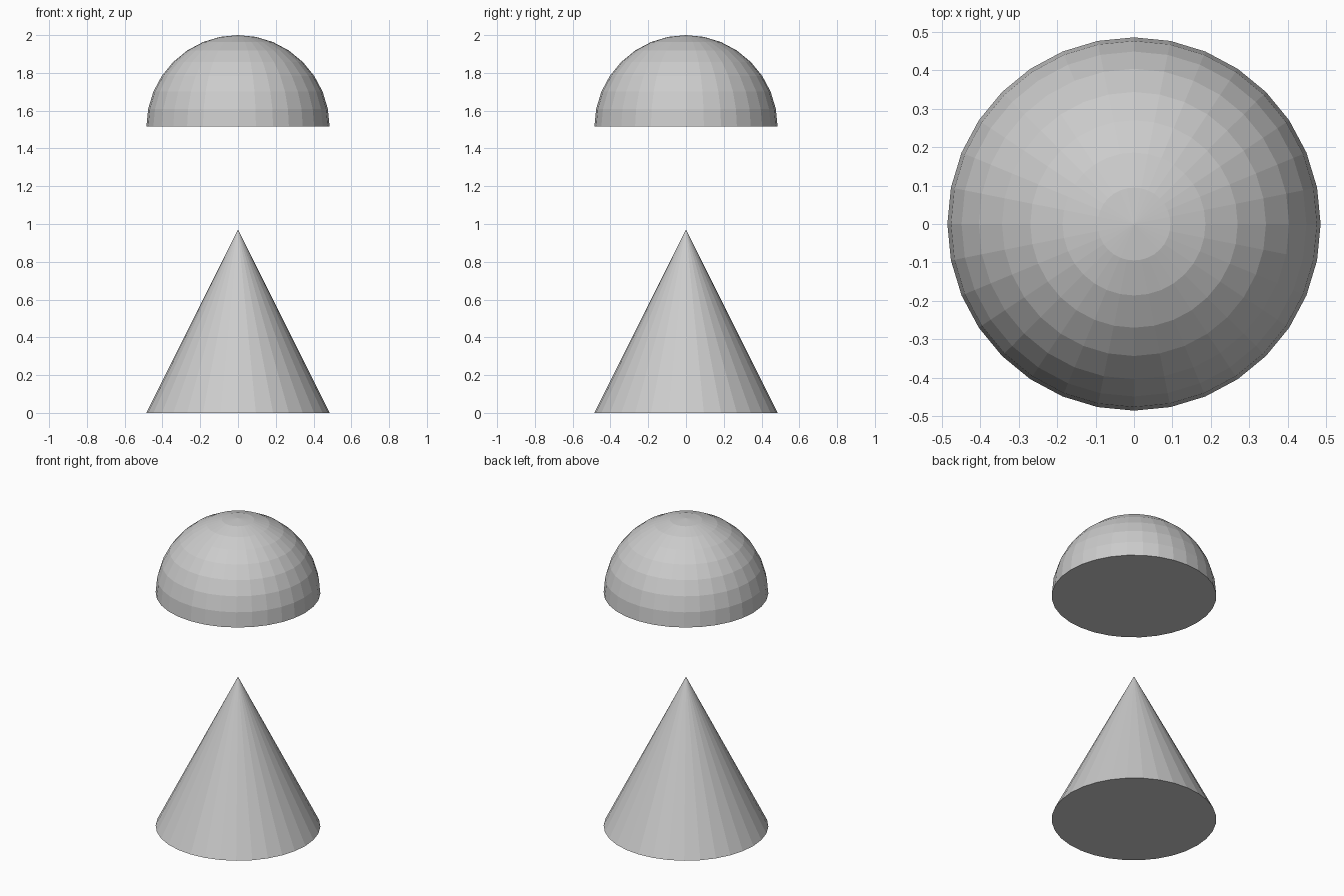
import bpy, bmesh

if "Cube" in bpy.data.objects:
    bpy.data.objects.remove(bpy.data.objects["Cube"])

R = 0.485          # shared radius of both parts
SIDES = 32

# Cone standing on the ground
bpy.ops.mesh.primitive_cone_add(vertices=SIDES, radius1=R, radius2=0, depth=2 * R,
                                location=(0, 0, R))
bpy.context.object.name = "cone"

# Closed half sphere floating above it
bpy.ops.mesh.primitive_uv_sphere_add(segments=SIDES, ring_count=16, radius=R,
                                     location=(0, 0, 2 - R))
dome = bpy.context.object
dome.name = "half_sphere"
bm = bmesh.new()
bm.from_mesh(dome.data)
bmesh.ops.delete(bm, geom=[v for v in bm.verts if v.co.z < -1e-4], context='VERTS')
rim = [e for e in bm.edges if e.is_boundary]
bmesh.ops.contextual_create(bm, geom=rim)
bmesh.ops.recalc_face_normals(bm, faces=bm.faces)
bm.to_mesh(dome.data)
bm.free()
